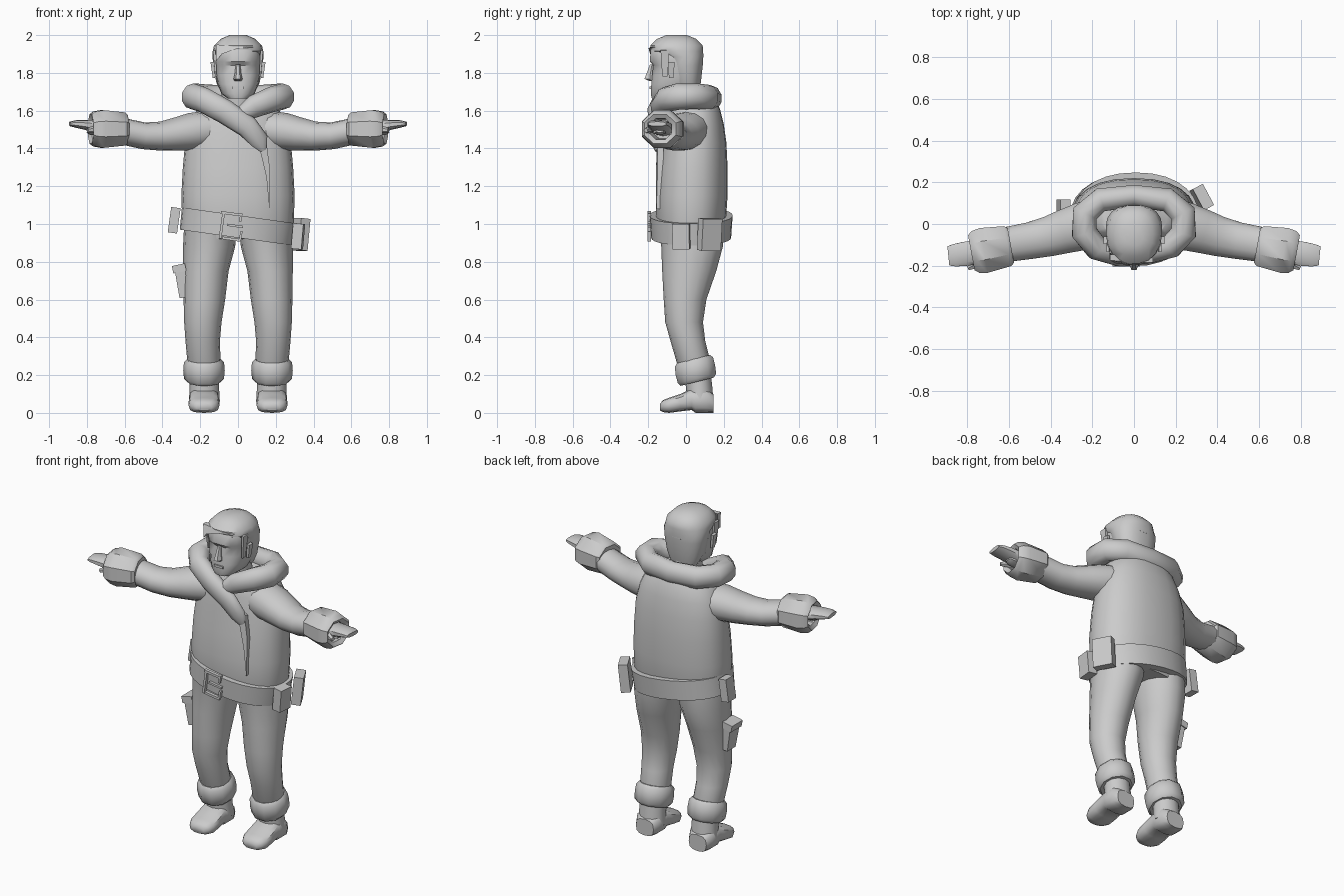
import bpy, bmesh, math
from mathutils import Vector, Matrix

grey = bpy.data.materials.new("plain grey")
grey.diffuse_color = (0.6, 0.6, 0.6, 1)


def finish(name, bm, angle):
    bmesh.ops.recalc_face_normals(bm, faces=bm.faces)
    me = bpy.data.meshes.new(name)
    bm.to_mesh(me)
    bm.free()
    me.materials.append(grey)
    ob = bpy.data.objects.new(name, me)
    bpy.context.collection.objects.link(ob)
    bpy.ops.object.select_all(action='DESELECT')
    ob.select_set(True)
    bpy.context.view_layer.objects.active = ob
    bpy.ops.object.shade_smooth_by_angle(angle=math.radians(angle))
    return ob


def loft(name, secs, ref=(1, 0, 0), axis=None, n=16, power=2.0, angle=45, turn=0.0):
    """Skin through sections (x, y, z, half size along ref, half size across)."""
    bm = bmesh.new()
    pts = [Vector(s[:3]) for s in secs]
    rings = []
    for i, s in enumerate(secs):
        t = Vector(axis) if axis else pts[min(i + 1, len(pts) - 1)] - pts[max(i - 1, 0)]
        t.normalize()
        u = Vector(ref)
        u = (u - t * u.dot(t)).normalized()
        v = t.cross(u)
        ring = []
        for k in range(n):
            a = 2 * math.pi * (k + turn) / n
            c, d = math.cos(a), math.sin(a)
            c = math.copysign(abs(c) ** (2 / power), c)
            d = math.copysign(abs(d) ** (2 / power), d)
            ring.append(bm.verts.new(pts[i] + u * c * s[3] + v * d * s[4]))
        rings.append(ring)
    for r, q in zip(rings, rings[1:]):
        for k in range(n):
            bm.faces.new((r[k], r[(k + 1) % n], q[(k + 1) % n], q[k]))
    bm.faces.new(rings[0])
    bm.faces.new(rings[-1])
    return finish(name, bm, angle)


def box(name, loc, size, rot_y=0, rot_z=0, taper=1.0):
    """Box whose lower end can be narrowed."""
    bm = bmesh.new()
    bmesh.ops.create_cube(bm, size=1)
    for v in bm.verts:
        k = taper if v.co.z < 0 else 1
        v.co = Vector((v.co.x * size[0] * k, v.co.y * size[1] * k, v.co.z * size[2]))
    m = Matrix.Rotation(math.radians(rot_z), 4, 'Z') @ Matrix.Rotation(math.radians(rot_y), 4, 'Y')
    bm.transform(Matrix.Translation(loc) @ m)
    return finish(name, bm, 30)


def prism(name, points, depth):
    """Plate drawn in x, z at its own y, thickened backwards."""
    bm = bmesh.new()
    f = bm.faces.new([bm.verts.new(p) for p in points])
    ex = bmesh.ops.extrude_face_region(bm, geom=[f])
    for v in ex["geom"]:
        if isinstance(v, bmesh.types.BMVert):
            v.co.y += depth
    return finish(name, bm, 30)


UP = (0, 0, 1)

# Jacket body
loft("jacket", [(0, .025, .92, .275, .165), (0, .025, 1.0, .295, .185), (0, .03, 1.15, .3, .19),
                (0, .035, 1.3, .292, .185), (0, .042, 1.43, .28, .172), (0, .04, 1.53, .255, .16),
                (0, .04, 1.61, .215, .14), (0, .04, 1.66, .16, .11)],
     axis=UP, n=24, power=2.3)
# Front overlap of the jacket
prism("jacket_flap", [(.10, -.153, 1.46), (.15, -.150, 1.44), (.168, -.150, 1.3),
                      (.166, -.157, 1.08), (.15, -.160, 1.25)], .03)

# Belt, tipped to one side, with its buckle frame
loft("belt", [(-.008, .027, .928, .303, .212), (.008, .027, 1.045, .308, .22)],
     axis=(.14, 0, 1), n=28, power=2.2)
for nm, x, z, sx, sz in (("buckle_side", -.085, .995, .014, .145), ("buckle_top", -.04, 1.055, .1, .014),
                         ("buckle_bottom", -.035, .92, .1, .014), ("buckle_prong", -.015, .99, .085, .012),
                         ("buckle_upper_end", .015, 1.035, .012, .045), ("buckle_lower_end", .015, .94, .012, .045)):
    box(nm, (x, -.194, z), (sx, .02, sz), rot_y=8)

# Belt pouches and thigh holster
box("side_pouch_back", (.325, .125, .945), (.055, .115, .17), rot_y=6, rot_z=28)
box("side_pouch_front", (.318, -.025, .935), (.055, .09, .135), rot_y=5, rot_z=-6)
box("hip_pouch", (-.338, .08, 1.02), (.05, .075, .135), rot_y=8)
box("holster", (-.297, .0, .685), (.055, .095, .15), rot_y=-8, taper=.85)
box("holster_flap", (-.312, .0, .765), (.07, .105, .04), rot_y=-12)

# Fur collar: wraps the neck and crosses over at the front
loft("fur_collar", [(.135, -.150, 1.39, .02, .01), (.115, -.160, 1.44, .05, .025), (.05, -.165, 1.515, .06, .035),
                    (-.07, -.155, 1.595, .065, .05), (-.18, -.115, 1.655, .068, .06),
                    (-.238, -.04, 1.675, .07, .065), (-.235, .05, 1.677, .068, .065),
                    (-.16, .115, 1.67, .068, .06), (0, .135, 1.665, .068, .055),
                    (.16, .115, 1.67, .068, .06), (.235, .05, 1.677, .068, .065),
                    (.238, -.04, 1.675, .07, .065), (.18, -.105, 1.66, .068, .06),
                    (.08, -.14, 1.62, .06, .05), (0, -.145, 1.57, .035, .03)],
     ref=UP, n=10, angle=60)

# Neck and head
loft("neck", [(0, .0, 1.56, .09, .09), (0, -.02, 1.75, .085, .085)], axis=UP, n=14)
loft("head", [(0, -.11, 1.665, .055, .072), (0, -.08, 1.69, .088, .108), (0, -.06, 1.74, .108, .125),
              (0, -.055, 1.79, .117, .125), (0, -.05, 1.84, .12, .125), (0, -.05, 1.86, .122, .142),
              (0, -.05, 1.92, .118, .14), (0, -.05, 1.965, .09, .11), (0, -.05, 1.985, .05, .06)],
     axis=UP, n=18, power=2.5, angle=35)
loft("hair", [(0, .02, 1.69, .085, .045), (0, .0, 1.75, .115, .08), (0, -.003, 1.84, .131, .093),
              (0, -.012, 1.885, .135, .105), (0, -.047, 1.915, .134, .14), (0, -.05, 1.945, .127, .14),
              (0, -.05, 1.98, .092, .105), (0, -.05, 2.0, .045, .055)],
     axis=UP, n=18, power=2.3, angle=40)
prism("fringe", [(-.115, -.175, 1.95), (-.118, -.165, 1.86), (-.085, -.19, 1.9),
                 (.0, -.198, 1.93), (.09, -.185, 1.935)], .03)
loft("nose", [(0, -.18, 1.845, .012, .012), (0, -.19, 1.79, .018, .025),
              (0, -.192, 1.768, .024, .032), (0, -.18, 1.757, .018, .015)], axis=UP, n=6, angle=25)
box("lips", (0, -.185, 1.722), (.06, .014, .014))
for s in (1, -1):
    box("ear", (s * .132, -.078, 1.815), (.018, .035, .085), rot_y=s * 6, taper=.7)
    box("sideburn", (s * .121, -.112, 1.85), (.014, .045, .14), rot_y=s * 4, taper=.6)

for s in (1, -1):
    # Sleeve and turned-back fur cuff
    loft("sleeve", [(s * .14, .02, 1.50, .1, .12), (s * .25, -.012, 1.488, .1, .117),
                    (s * .33, -.035, 1.475, .088, .108), (s * .41, -.06, 1.465, .077, .098),
                    (s * .5, -.08, 1.467, .071, .09), (s * .62, -.1, 1.493, .07, .085)],
         ref=UP, n=14, power=2.1, angle=60)
    cuff = [(.59, .082, .09), (.605, .095, .105), (.72, .108, .118), (.76, .1, .11),
            (.78, .084, .092), (.765, .06, .065), (.68, .055, .06)]
    loft("sleeve_cuff", [(s * x, -.105 - (x - .6) * .18, 1.503, a, b) for x, a, b in cuff],
         ref=UP, axis=(s * .98, -.18, 0), n=8, angle=35, turn=.5)
    # Flat hand with thumb and curled lower finger
    loft("hand", [(s * .67, -.12, 1.505, .04, .05), (s * .75, -.135, 1.515, .035, .06),
                  (s * .81, -.143, 1.525, .026, .06), (s * .86, -.15, 1.53, .02, .056),
                  (s * .89, -.153, 1.53, .012, .048)], ref=UP, n=10, power=2.6, angle=50)
    loft("thumb", [(s * .70, -.165, 1.505, .022, .022), (s * .76, -.195, 1.5, .02, .02),
                   (s * .795, -.212, 1.495, .012, .012)], ref=UP, n=6, angle=50)
    loft("curled_finger", [(s * .72, -.14, 1.49, .02, .04), (s * .78, -.14, 1.488, .018, .035),
                           (s * .8, -.14, 1.492, .008, .02)], ref=UP, n=6, angle=50)

    # Trouser leg
    leg = [(.145, .025, 1.0, .14, .175), (.153, .032, .88, .138, .163), (.17, .017, .75, .12, .143),
           (.178, -.005, .6, .11, .113), (.186, -.01, .48, .099, .1), (.187, .01, .38, .091, .092),
           (.18, .04, .27, .088, .09), (.178, .052, .2, .07, .07)]
    loft("trouser_leg", [(s * x, y, z, a, b) for x, y, z, a, b in leg], axis=UP, n=16, angle=60)
    # Fur band above the boot
    band = [(.06, .165, .09, .095), (.058, .182, .106, .11), (.05, .225, .11, .113),
            (.042, .268, .106, .11), (.04, .285, .09, .095)]
    loft("boot_cuff", [(s * .18, y, z, a, b) for y, z, a, b in band],
         axis=(0, -.25, 1), n=10, angle=40)
    # Boot shaft, foot and heel
    loft("boot_shaft", [(s * .178, .075, .06, .082, .07), (s * .178, .07, .13, .078, .07),
                        (s * .178, .06, .22, .076, .07)], axis=UP, n=12, angle=60)
    foot = [(.145, .06, .0, .10), (.11, .08, .0, .13), (.05, .08, .0, .13), (.03, .078, .015, .13),
            (-.03, .083, .008, .10), (-.09, .082, .0, .08), (-.12, .066, .004, .068), (-.137, .04, .012, .05)]
    loft("boot_foot", [(s * .18, y, (lo + hi) / 2, w, (hi - lo) / 2) for y, w, lo, hi in foot],
         axis=(0, -1, 0), n=12, power=2.8, angle=45)
